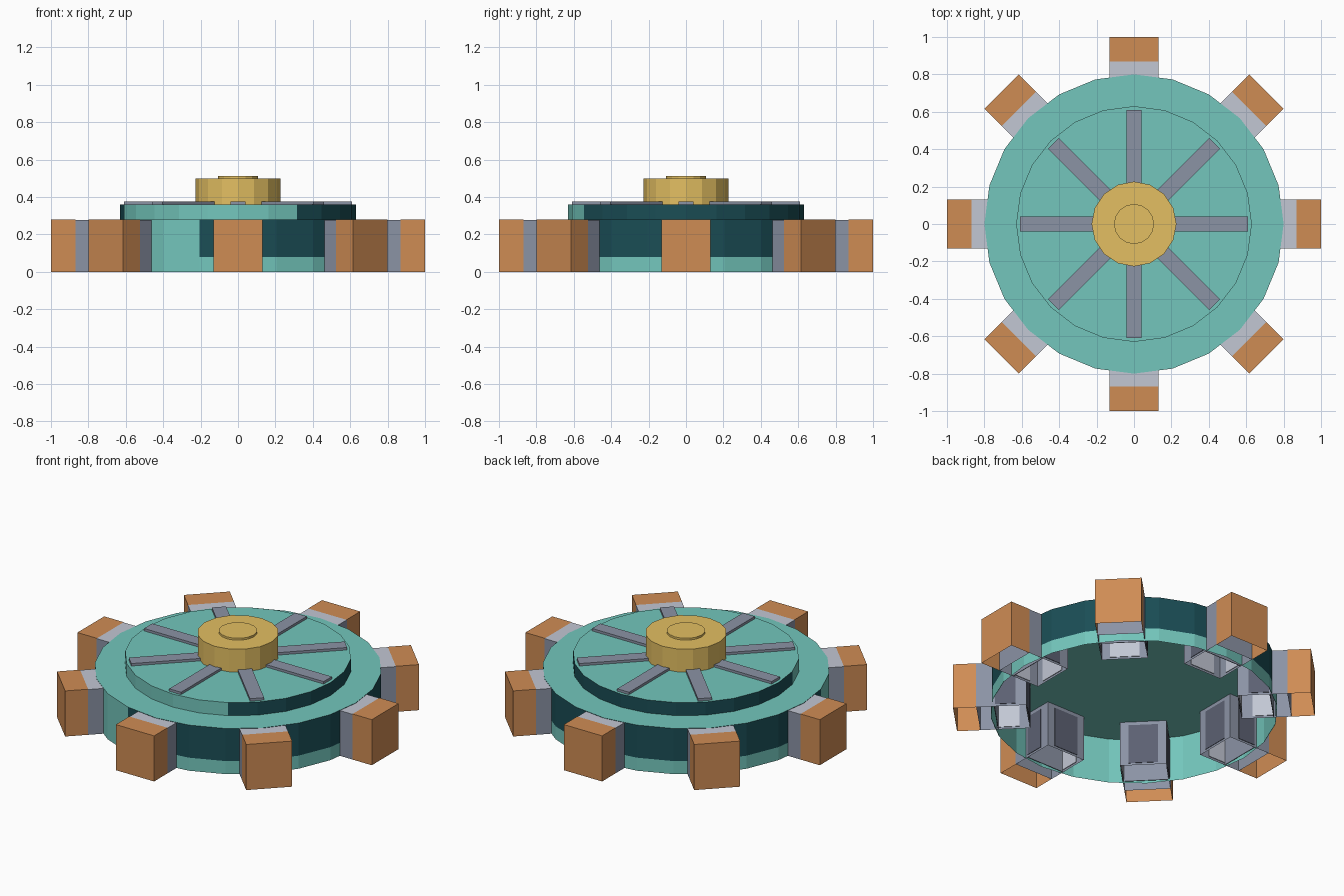
import bpy, bmesh, math
from mathutils import Matrix, Vector

if "Cube" in bpy.data.objects:
    bpy.data.objects.remove(bpy.data.objects["Cube"])


def material(name, r, g, b):
    lin = [((c / 255 + 0.055) / 1.055) ** 2.4 for c in (r, g, b)]
    m = bpy.data.materials.new(name)
    m.diffuse_color = (*lin, 1)
    m.use_nodes = True
    m.node_tree.nodes["Principled BSDF"].inputs["Base Color"].default_value = m.diffuse_color
    return m


teal = material("teal", 115, 198, 188)
dark_teal = material("dark_teal", 26, 77, 85)
orange = material("orange", 207, 140, 84)
light_gray = material("light_gray", 194, 199, 212)
mid_gray = material("mid_gray", 139, 147, 165)
dark_gray = material("dark_gray", 92, 97, 114)
gold = material("gold", 227, 191, 98)


def finish(name, bm, mats):
    mesh = bpy.data.meshes.new(name)
    bm.to_mesh(mesh)
    bm.free()
    for m in mats:
        mesh.materials.append(m)
    ob = bpy.data.objects.new(name, mesh)
    bpy.context.collection.objects.link(ob)
    return ob


def lathe(name, profile, sides, mats, rule=lambda seg, az: 0):
    """Spin an (r, z) profile; faces point to the left of the path walked outward and down."""
    bm = bmesh.new()
    rings = []
    for r, z in profile:
        if r == 0:
            rings.append([bm.verts.new((0, 0, z))] * sides)
        else:
            rings.append([bm.verts.new((r * math.cos(math.tau * i / sides),
                                        r * math.sin(math.tau * i / sides), z))
                          for i in range(sides)])
    for seg, (a, b) in enumerate(zip(rings, rings[1:])):
        for i in range(sides):
            j = (i + 1) % sides
            f = bm.faces.new(list(dict.fromkeys((a[i], b[i], b[j], a[j]))))
            f.material_index = rule(seg, (i + 0.5) * 360 / sides)
    return finish(name, bm, mats)


def radial_box(name, r0, r1, y0, y1, z0, z1, angle, mats, top=0, open_sides=()):
    """Box reaching from r0 to r1, turned about the axle; open boxes get an inner skin."""
    bm = bmesh.new()
    bmesh.ops.create_cube(bm, size=1, matrix=Matrix.Translation(
        ((r0 + r1) / 2, (y0 + y1) / 2, (z0 + z1) / 2))
        @ Matrix.Diagonal((r1 - r0, y1 - y0, z1 - z0, 1)))
    bm.normal_update()
    for f in bm.faces:
        f.material_index = top if f.normal.z > 0.5 else 0
    gone = [f for f in bm.faces if any(f.normal.dot(Vector(d)) > 0.9 for d in open_sides)]
    bmesh.ops.delete(bm, geom=gone, context='FACES')
    bm.transform(Matrix.Rotation(angle, 4, 'Z'))
    ob = finish(name, bm, mats)
    if open_sides:
        mod = ob.modifiers.new("inner_skin", 'SOLIDIFY')
        mod.thickness = 0.003
        mod.offset = -1
        mod.use_rim = False
    return ob


# Stepped drum with dark bands on its rims
def drum_rule(seg, az):
    if seg == 1:                      # upper rim
        return 0 if 195 < az < 300 else 1
    if seg == 3:                      # lower rim band
        return 0 if 195 < az < 255 else 1
    return 0


lathe("drum", [(0, 0.36), (0.63, 0.36), (0.63, 0.28), (0.8, 0.28), (0.8, 0.08), (0.8, 0)],
      24, [teal, dark_teal], drum_rule)
# Inside of the open drum
lathe("drum_lining", [(0.797, 0), (0.797, 0.277), (0, 0.277)], 24, [teal])

# Hub with a low cap
lathe("hub", [(0.227, 0.355), (0.227, 0.5), (0, 0.5)][::-1], 16, [gold])
lathe("hub_cap", [(0, 0.512), (0.107, 0.512), (0.107, 0.495)], 16, [gold])

DOWN, INWARD = (0, 0, -1), (-1, 0, 0)

# Eight open-bottomed arms, each with an outer block and a bar on the disc
for k in range(8):
    a = k * math.tau / 8
    radial_box(f"arm_{k}", 0.59, 0.87, -0.13, 0.13, 0, 0.278, a,
               [mid_gray, light_gray], 1, [DOWN])
    radial_box(f"outer_block_{k}", 0.87, 1.0, -0.13, 0.13, 0, 0.28, a,
               [orange], 0, [DOWN, INWARD])
    radial_box(f"disc_bar_{k}", 0.2, 0.61, -0.04, 0.04, 0.355, 0.375, a, [mid_gray])
    # Gray backing where the drum wall crosses the arm
    radial_box(f"arm_divider_{k}", 0.768, 0.772, -0.126, 0.126, 0.001, 0.274, a, [mid_gray])
    # Panels on the inner end and both cheeks: dark outside, light inside
    z0, z1 = 0.012, 0.255
    radial_box(f"end_panel_outer_{k}", 0.587, 0.5905, -0.082, 0.082, z0, z1, a, [dark_gray])
    radial_box(f"end_panel_inner_{k}", 0.592, 0.596, -0.082, 0.082, z0, z1, a, [light_gray])
    for s, side in ((-1, "right"), (1, "left")):
        lo, hi = sorted((s * 0.1295, s * 0.133))
        radial_box(f"{side}_panel_outer_{k}", 0.65, 0.765, lo, hi, z0, z1, a, [dark_gray])
        lo, hi = sorted((s * 0.124, s * 0.128))
        radial_box(f"{side}_panel_inner_{k}", 0.65, 0.767, lo, hi, z0, z1, a, [light_gray])
